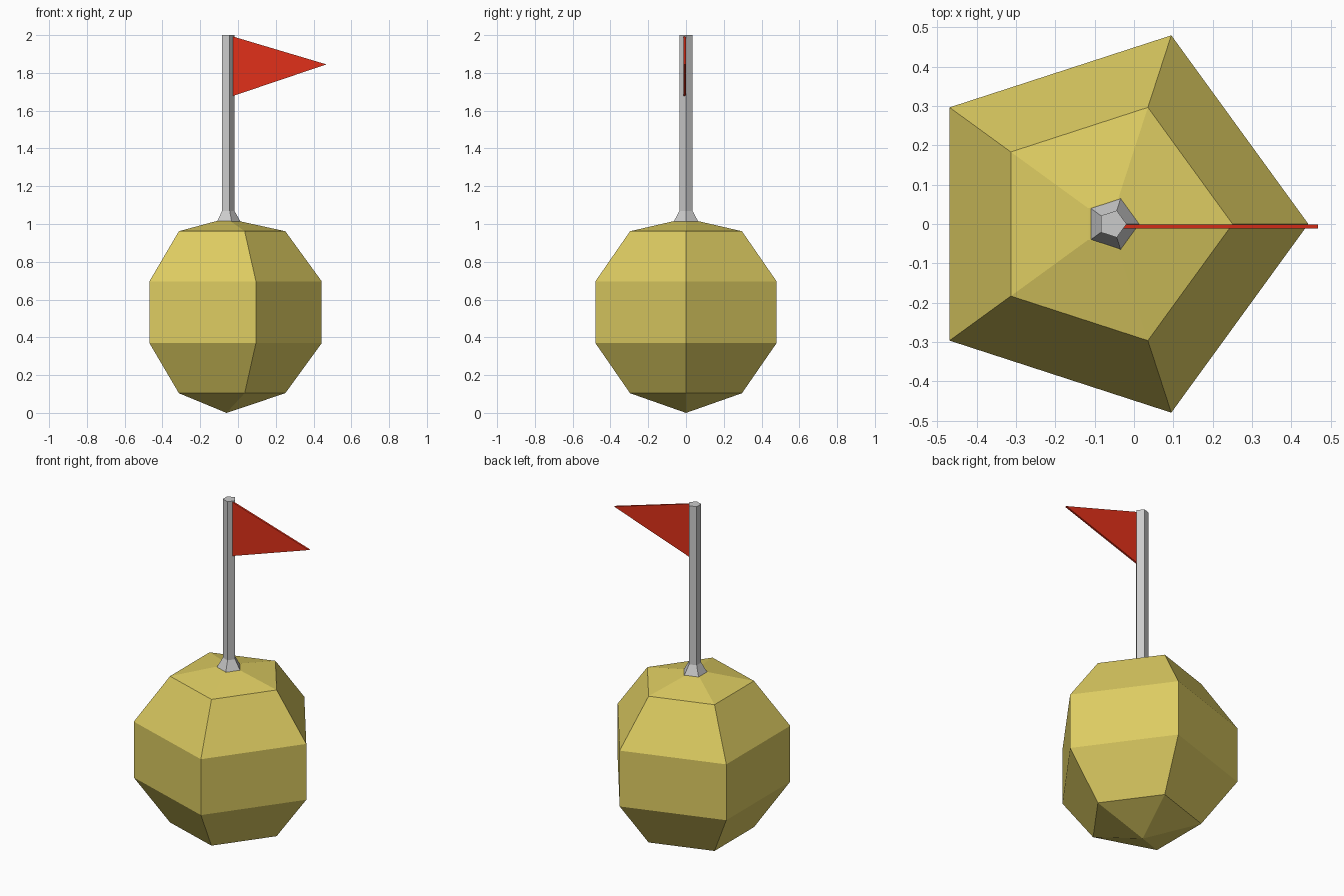
import bpy
import bmesh
from math import cos, sin, pi

if "Cube" in bpy.data.objects:
    bpy.data.objects.remove(bpy.data.objects["Cube"])


def finish(name, bm, color=None):
    bmesh.ops.recalc_face_normals(bm, faces=bm.faces)
    mesh = bpy.data.meshes.new(name)
    bm.to_mesh(mesh)
    bm.free()
    obj = bpy.data.objects.new(name, mesh)
    bpy.context.collection.objects.link(obj)
    if color:
        mat = bpy.data.materials.new(name + "_paint")
        mat.diffuse_color = (*color, 1)
        mat.use_nodes = True
        mat.node_tree.nodes["Principled BSDF"].inputs["Base Color"].default_value = mat.diffuse_color
        mesh.materials.append(mat)
    return obj


def lathe(name, profile, cx, sides=5, color=None):
    """Stack of regular polygons (radius, z), closed at both ends."""
    bm = bmesh.new()
    rings = []
    for r, z in profile:
        n = sides if r > 0 else 1
        rings.append([bm.verts.new((cx + r * cos(2 * pi * i / sides),
                                    r * sin(2 * pi * i / sides), z)) for i in range(n)])
    for a, b in zip(rings, rings[1:]):
        for i in range(sides):
            j = (i + 1) % sides
            loop = [a[i % len(a)], a[j % len(a)], b[j % len(b)], b[i % len(b)]]
            bm.faces.new(list(dict.fromkeys(loop)))
    for ring in (rings[0], rings[-1]):
        if len(ring) > 1:
            bm.faces.new(ring)
    return finish(name, bm, color)


# Five-sided ball: sphere rings, with a flattened top under the pole
R, CZ = 0.53, 0.533
ball = [(0, 0)] + [(R * sin(k * pi / 5), CZ - R * cos(k * pi / 5)) for k in range(1, 5)]
lathe("ball", ball + [(0.068, 1.015)], -0.061, color=(0.72, 0.60, 0.12))

# Pole with flared foot
lathe("pole", [(0.069, 1.012), (0.036, 1.07), (0.036, 2.0)], -0.055)

# Thin triangular flag
bm = bmesh.new()
outline = [(-0.035, 1.995), (-0.035, 1.675), (0.468, 1.845)]
face = bm.faces.new([bm.verts.new((x, -0.012, z)) for x, z in outline])
ext = bmesh.ops.extrude_face_region(bm, geom=[face], use_keep_orig=True)
bmesh.ops.translate(bm, vec=(0, 0.011, 0),
                    verts=[v for v in ext["geom"] if isinstance(v, bmesh.types.BMVert)])
finish("flag", bm, (0.75, 0.03, 0.01))
